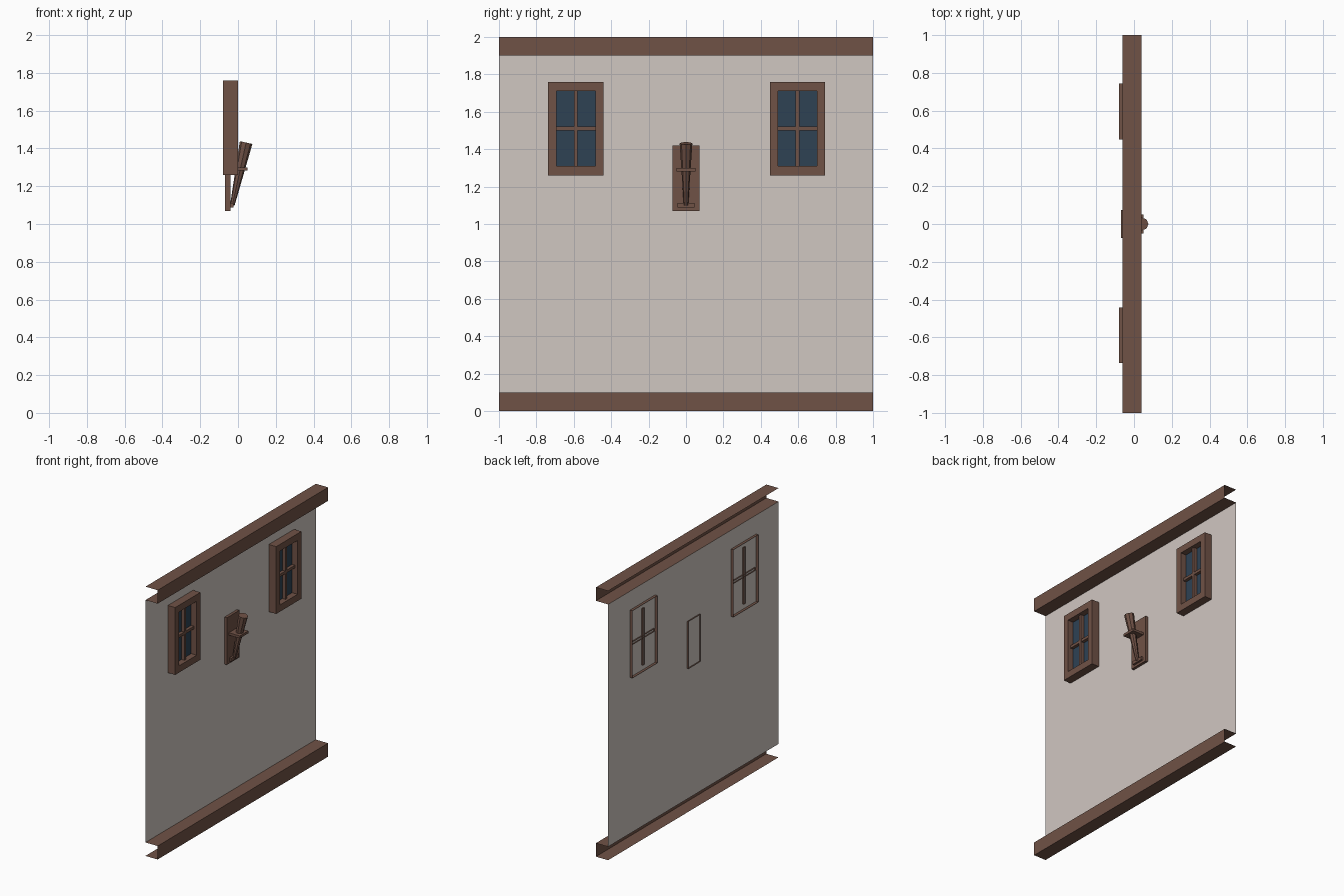
import bpy
import bmesh
from mathutils import Vector

if "Cube" in bpy.data.objects:
    bpy.data.objects.remove(bpy.data.objects["Cube"])


def material(name, rgb):
    m = bpy.data.materials.new(name)
    lin = [((c / 255 + 0.055) / 1.055) ** 2.4 for c in rgb]
    m.diffuse_color = (*lin, 1)
    m.use_nodes = True
    m.node_tree.nodes["Principled BSDF"].inputs["Base Color"].default_value = m.diffuse_color
    return m


WOOD = material("brown wood", (112, 82, 70))
PLASTER = material("pale plaster", (208, 199, 193))
GLASS = material("dark blue glass", (46, 66, 84))


def finish(name, bm, mat):
    me = bpy.data.meshes.new(name)
    bm.to_mesh(me)
    bm.free()
    me.materials.append(mat)
    ob = bpy.data.objects.new(name, me)
    bpy.context.collection.objects.link(ob)
    return ob


def nested(name, loops, mat, cap=True, back=False):
    """Bridge rectangles (x, y0, y1, z0, z1) in order; optionally close the ends."""
    bm = bmesh.new()
    rings = [[bm.verts.new((x, y, z)) for y, z in ((y0, z0), (y1, z0), (y1, z1), (y0, z1))]
             for x, y0, y1, z0, z1 in loops]
    for a, b in zip(rings, rings[1:]):
        for i in range(4):
            j = (i + 1) % 4
            bm.faces.new((a[i], a[j], b[j], b[i]))
    if cap:
        bm.faces.new(rings[-1])
    if back:
        bm.faces.new(rings[0][::-1])
    return finish(name, bm, mat)


def block(name, x0, x1, y0, y1, z0, z1, mat, back=False):
    return nested(name, [(x0, y0, y1, z0, z1), (x1, y0, y1, z0, z1)], mat, back=back)


def beam(name, z0, z1):
    """Channel open at the back and at both ends."""
    bm = bmesh.new()
    prof = [(-0.06, z0), (0.04, z0), (0.04, z1), (-0.06, z1)]
    a = [bm.verts.new((x, -1, z)) for x, z in prof]
    b = [bm.verts.new((x, 1, z)) for x, z in prof]
    for i in range(3):
        bm.faces.new((a[i], a[i + 1], b[i + 1], b[i]))
    return finish(name, bm, WOOD)


# Wall panel and its two beams
nested("wall_panel", [(-0.06, -1, 1, 0.1, 1.9)], PLASTER)
beam("bottom_beam", 0, 0.1)
beam("top_beam", 1.9, 2)

# Windows: open-backed frame, recessed glass, crossing bars
for side, c in (("left", -0.589), ("right", 0.596)):
    outer = (c - 0.148, c + 0.148, 1.26, 1.76)
    inner = (c - 0.104, c + 0.104, 1.31, 1.71)
    nested(side + "_window_frame",
           [(-0.08, *outer), (0, *outer), (0, *inner), (-0.045, *inner)], WOOD, cap=False)
    nested(side + "_window_glass", [(-0.045, *inner)], GLASS)
    block(side + "_window_upright", -0.07, -0.02, c - 0.01, c + 0.01, 1.30, 1.72, WOOD)
    block(side + "_window_crossbar", -0.07, -0.022, c - 0.13, c + 0.13, 1.50, 1.52, WOOD)

# Torch holder
block("torch_plate", -0.07, -0.04, -0.073, 0.073, 1.07, 1.42, WOOD)
block("lower_bracket", -0.04, -0.025, -0.045, 0.045, 1.087, 1.112, WOOD, back=True)
block("upper_bracket", -0.04, 0.05, -0.05, 0.05, 1.282, 1.30, WOOD, back=True)

# Tilted, tapered torch
foot, head = Vector((-0.03, 0, 1.10)), Vector((0.043, 0, 1.431))
axis = head - foot
bpy.ops.mesh.primitive_cone_add(vertices=8, radius1=0.012, radius2=0.034, depth=axis.length,
                                location=(foot + head) / 2,
                                rotation=axis.to_track_quat('Z', 'Y').to_euler())
torch = bpy.context.object
torch.name = "torch"
torch.data.materials.append(WOOD)
